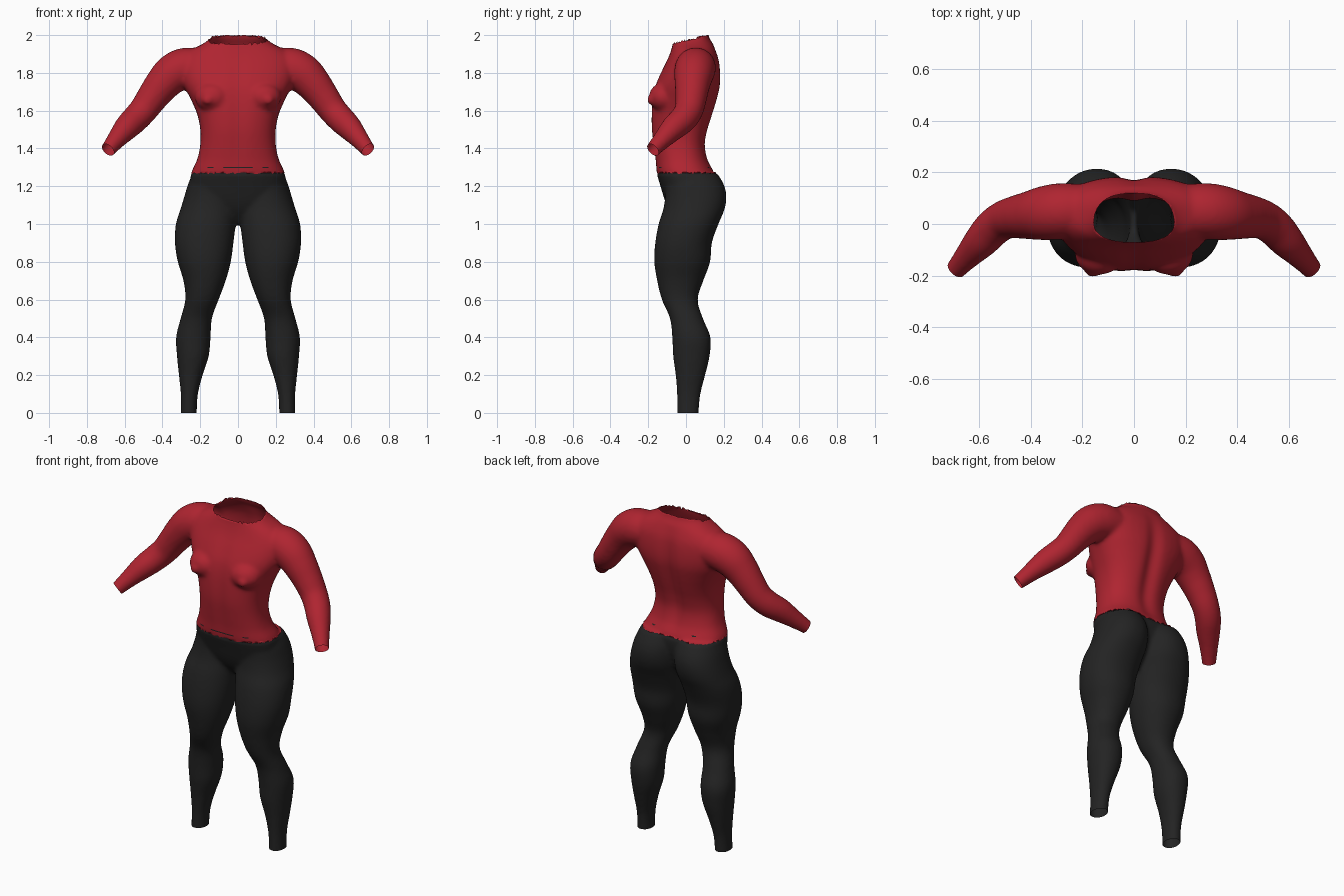
import bpy, bmesh, math, random
from mathutils import Vector

random.seed(4)
if "Cube" in bpy.data.objects:
    bpy.data.objects.remove(bpy.data.objects["Cube"])


def material(name, rgb):
    m = bpy.data.materials.new(name)
    m.use_nodes = True
    m.diffuse_color = (*rgb, 1)
    bsdf = m.node_tree.nodes["Principled BSDF"]
    bsdf.inputs["Base Color"].default_value = (*rgb, 1)
    bsdf.inputs["Roughness"].default_value = 0.7
    return m


red = material("red cloth", (0.43, 0.018, 0.03))
black = material("black cloth", (0.017, 0.017, 0.017))


def smooth_keys(keys, steps=5):
    """Catmull-Rom interpolation of tuples."""
    out = []
    for i in range(len(keys) - 1):
        a, b, c, d = (keys[min(max(i + k, 0), len(keys) - 1)] for k in (-1, 0, 1, 2))
        for s in range(steps):
            t = s / steps
            out.append([q + 0.5 * t * (r - p + t * (2*p - 5*q + 4*r - w + t * (3*(q - r) + w - p)))
                        for p, q, r, w in zip(a, b, c, d)])
    return out + [list(keys[-1])]


def loft(bm, rings):
    loops = [[bm.verts.new(p) for p in ring] for ring in rings]
    n = len(loops[0])
    for a, b in zip(loops, loops[1:]):
        for i in range(n):
            bm.faces.new((a[i], a[(i + 1) % n], b[(i + 1) % n], b[i]))
    bm.faces.new(loops[0][::-1])
    bm.faces.new(loops[-1])


def section(center, u, v, power=2.0, n=40):
    ring = []
    for i in range(n):
        a = 2 * math.pi * i / n
        c, s = math.cos(a), math.sin(a)
        ring.append(center + u * math.copysign(abs(c) ** (2 / power), c)
                    + v * math.copysign(abs(s) ** (2 / power), s))
    return ring


def upright(bm, keys, power, side=1):
    """Loft of horizontal sections: z, x min, x max, y min, y max."""
    loft(bm, [section(Vector((side * (x0 + x1) / 2, (y0 + y1) / 2, z)),
                      Vector(((x1 - x0) / 2, 0, 0)), Vector((0, (y1 - y0) / 2, 0)), power)
              for z, x0, x1, y0, y1 in smooth_keys(keys)])


def limb(bm, keys, side):
    """Round tube along a path: x, y, z, radius."""
    pts = smooth_keys(keys)
    pos = [Vector((side * p[0], p[1], p[2])) for p in pts]
    rings = []
    for i, p in enumerate(pts):
        t = (pos[min(i + 1, len(pos) - 1)] - pos[max(i - 1, 0)]).normalized()
        u = t.cross(Vector((0, 1, 0))).normalized()
        rings.append(section(pos[i], u * p[3], u.cross(t) * p[3]))
    loft(bm, rings)


# z, half width, front, back
torso = [(1.0, .05, -.03, .05), (1.06, .14, -.08, .10), (1.12, .22, -.11, .13),
         (1.2, .25, -.135, .15), (1.27, .248, -.155, .15), (1.34, .217, -.163, .118),
         (1.42, .2, -.175, .105), (1.5, .2, -.185, .12), (1.58, .216, -.186, .145),
         (1.66, .25, -.18, .168), (1.73, .285, -.165, .183), (1.8, .305, -.135, .184),
         (1.87, .3, -.1, .175), (1.92, .25, -.08, .158), (1.955, .185, -.07, .142),
         (1.99, .145, -.065, .122), (2.06, .13, -.06, .11)]
leg = [(-.06, .215, .305, -.045, .065), (0, .218, .304, -.047, .067), (.1, .212, .303, -.048, .077),
       (.2, .187, .313, -.055, .102), (.3, .155, .323, -.068, .125), (.4, .145, .328, -.073, .13),
       (.5, .138, .304, -.085, .09), (.6, .102, .279, -.128, .062), (.7, .065, .289, -.153, .092),
       (.8, .038, .319, -.168, .128), (.9, .024, .334, -.163, .137), (1.0, .012, .329, -.145, .172),
       (1.08, .002, .304, -.12, .205), (1.15, .002, .283, -.11, .214), (1.21, .006, .265, -.11, .2),
       (1.27, .02, .24, -.1, .165)]
arm = [(.2, .055, 1.83, .1), (.28, .05, 1.825, .108), (.345, .042, 1.795, .105),
       (.4, .034, 1.74, .094), (.45, .028, 1.675, .084), (.5, .016, 1.605, .076),
       (.545, -.015, 1.555, .073), (.59, -.065, 1.51, .067), (.64, -.12, 1.452, .052),
       (.688, -.175, 1.393, .04), (.73, -.223, 1.343, .037)]

# Rough body: torso, legs, arms and bust joined into one volume
bm = bmesh.new()
upright(bm, [(z, -w, w, f, b) for z, w, f, b in torso], 2.4)
for side in (-1, 1):
    upright(bm, leg, 2.15, side)
    limb(bm, arm, side)
    for center, size in (((.135, -.115, 1.672), (.095, .082, .078)),
                         ((.16, -.183, 1.657), (.03, .024, .026))):
        ball = bmesh.ops.create_uvsphere(bm, u_segments=24, v_segments=16, radius=1)["verts"]
        for v in ball:
            v.co = Vector((side * center[0] + v.co.x * size[0],
                           center[1] + v.co.y * size[1], center[2] + v.co.z * size[2]))
bmesh.ops.recalc_face_normals(bm, faces=bm.faces)
mesh = bpy.data.meshes.new("body_volume")
bm.to_mesh(mesh)
bm.free()
body = bpy.data.objects.new("body_volume", mesh)
bpy.context.collection.objects.link(body)
remesh = body.modifiers.new("merge", 'REMESH')
remesh.mode = 'VOXEL'
remesh.voxel_size = 0.011
relax = body.modifiers.new("relax", 'SMOOTH')
relax.factor = 0.5
relax.iterations = 8
merged = bpy.data.meshes.new_from_object(body.evaluated_get(bpy.context.evaluated_depsgraph_get()))
bpy.data.objects.remove(body)

# Spine groove and soft middle line of the belly
for v in merged.vertices:
    x, y, z = v.co
    if 1.25 < z < 1.95:
        fade = math.sin(math.pi * (z - 1.25) / 0.7)
        depth = 0.022 if y > 0.03 else -0.008 if y < -0.05 else 0
        v.co.y -= depth * fade * math.exp(-(x / 0.045) ** 2)


def cut(bm, co, no, clear=True):
    bmesh.ops.bisect_plane(bm, geom=bm.verts[:] + bm.edges[:] + bm.faces[:], dist=1e-5,
                           plane_co=co, plane_no=no, clear_outer=clear)


def finish(name, bm, mats):
    me = bpy.data.meshes.new(name)
    for f in bm.faces:
        f.smooth = True
    bm.to_mesh(me)
    bm.free()
    for m in mats:
        me.materials.append(m)
    ob = bpy.data.objects.new(name, me)
    bpy.context.collection.objects.link(ob)


# Shirt: open neck, wrists and hem
bm = bmesh.new()
bm.from_mesh(merged)
cut(bm, (0, 0, 1.268), (0, 0, -1))
cut(bm, (0, -.06, 1.957), (0, -.26, 1))
for side in (-1, 1):
    cut(bm, (side * .688, -.175, 1.393), (side * .55, -.6, -.58))
# Frayed neck and hem
for v in bm.verts:
    if v.is_boundary:
        if v.co.z > 1.9:
            v.co.z = min(v.co.z + random.uniform(-.014, .006), 2.0)
        elif v.co.z < 1.3:
            v.co.z += random.uniform(-.004, .008)
# Narrow dark slits above the hem
for z in (1.296, 1.302):
    cut(bm, (0, 0, z), (0, 0, 1), False)
for f in bm.faces:
    c = f.calc_center_median()
    if 1.296 < c.z < 1.302:
        if (c.y < 0 and (abs(c.x) < .075 or .13 < abs(c.x) < .165)) or (c.y > 0 and .12 < abs(c.x) < .15):
            f.material_index = 1
finish("shirt", bm, [red, black])

# Leggings: open ankles, waistband tucked just inside the shirt
bm = bmesh.new()
bm.from_mesh(merged)
cut(bm, (0, 0, 1.285), (0, 0, 1))
cut(bm, (0, 0, 0), (0, 0, -1))
bm.normal_update()
for v in bm.verts:
    if v.co.z > 1.262:
        v.co -= Vector((v.normal.x, v.normal.y, 0)) * 0.004
finish("leggings", bm, [black])
bpy.data.meshes.remove(merged)
